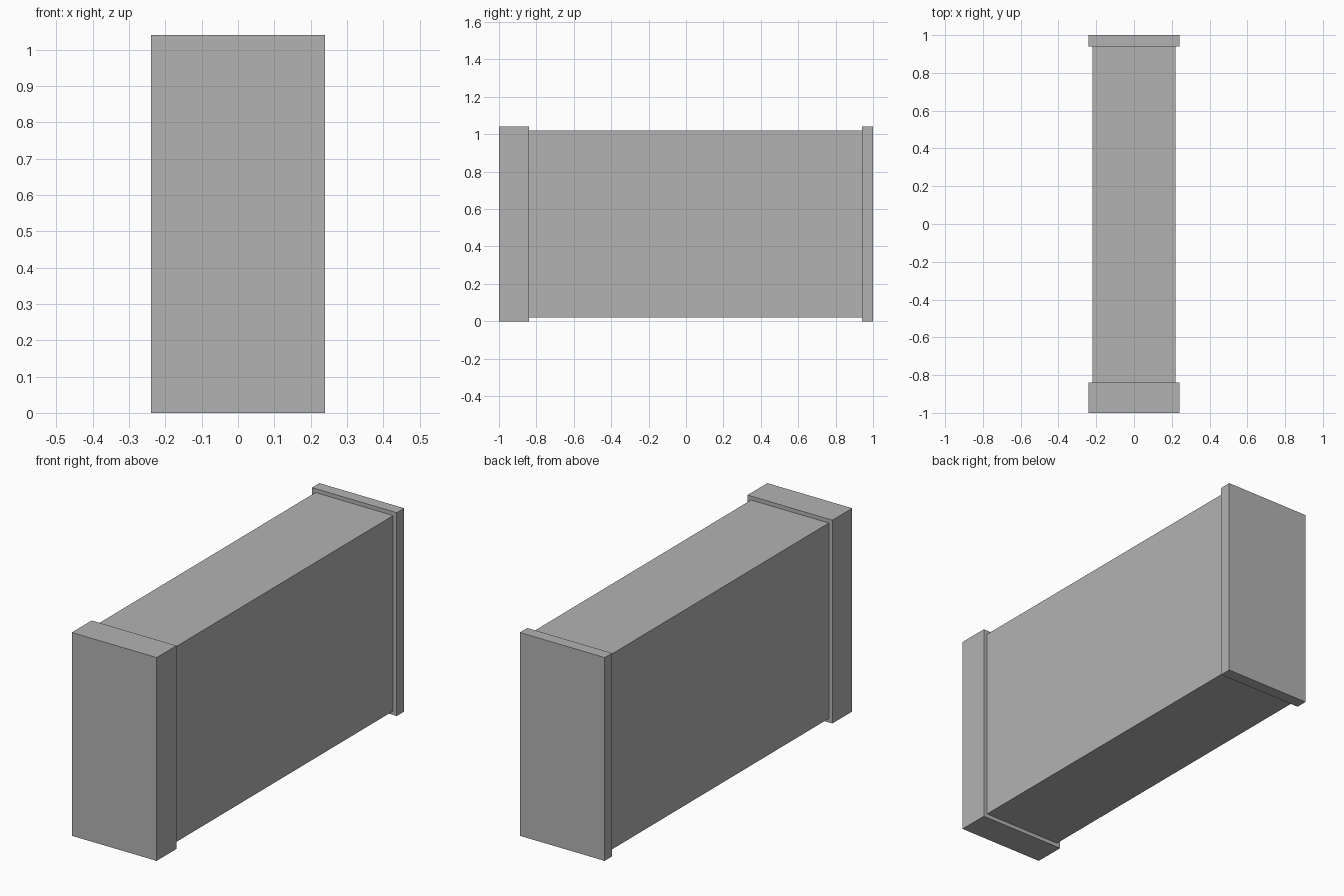
import bpy
import bmesh
from mathutils import Vector

cube = bpy.data.objects.get("Cube")
if cube:
    bpy.data.objects.remove(cube, do_unlink=True)

# Single plain grey
grey = bpy.data.materials.new("plain_grey")
grey.use_nodes = True
colour = (0.45, 0.45, 0.45, 1)
grey.diffuse_color = colour
grey.node_tree.nodes["Principled BSDF"].inputs["Base Color"].default_value = colour


def box(name, low, high):
    """Flat-faced box between two opposite corners."""
    low, high = Vector(low), Vector(high)
    bm = bmesh.new()
    bmesh.ops.create_cube(bm, size=1)
    bmesh.ops.scale(bm, vec=high - low, verts=bm.verts)
    mesh = bpy.data.meshes.new(name)
    bm.to_mesh(mesh)
    bm.free()
    mesh.materials.append(grey)
    obj = bpy.data.objects.new(name, mesh)
    obj.location = (low + high) / 2
    bpy.context.collection.objects.link(obj)
    return obj


HALF, HEIGHT = 0.24, 1.04   # end cap half width and height
LIP = 0.02                  # how far the caps stand proud of the body
FRONT, BACK = -0.84, 0.94   # inner faces of the caps

# Long body between the two caps
box("body", (-HALF + LIP, FRONT, LIP), (HALF - LIP, BACK, HEIGHT - LIP))

# Thick front cap and thin back cap
box("front_cap", (-HALF, -1, 0), (HALF, FRONT, HEIGHT))
box("back_cap", (-HALF, BACK, 0), (HALF, 1, HEIGHT))
